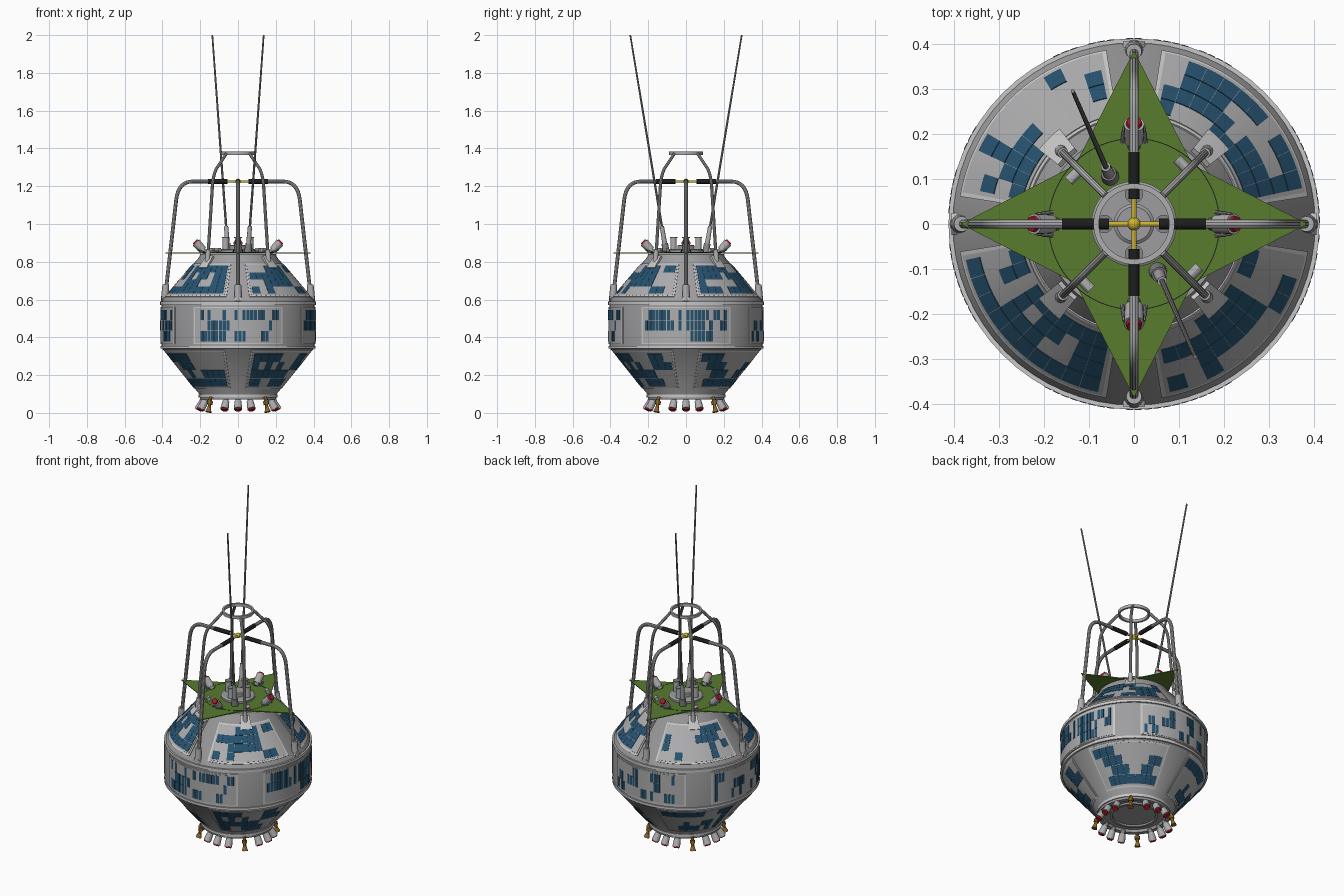
import bpy, bmesh, random
from math import sin, cos, radians, pi, hypot
from mathutils import Vector

random.seed(7)
if "Cube" in bpy.data.objects:
    bpy.data.objects.remove(bpy.data.objects["Cube"])


def material(name, r, g, b):
    m = bpy.data.materials.new(name)
    m.use_nodes = True
    m.diffuse_color = (r, g, b, 1)
    m.node_tree.nodes["Principled BSDF"].inputs["Base Color"].default_value = (r, g, b, 1)
    return m


HULL = material("hull grey", .34, .34, .35)
PANEL = material("panel grey", .42, .42, .43)
LIGHT = material("light grey", .58, .58, .58)
STEEL = material("steel grey", .24, .24, .25)
BLUE = material("cell blue", .02, .085, .16)
GREEN = material("deck green", .10, .20, .028)
BLACK = material("black", .012, .012, .012)
YELLOW = material("yellow", .60, .45, .03)
RED = material("red", .40, .01, .02)
BROWN = material("amber brown", .28, .14, .02)


def polar(r, deg, z):
    a = radians(deg)
    return Vector((r * cos(a), r * sin(a), z))


def finish(name, bm, mat):
    bmesh.ops.recalc_face_normals(bm, faces=bm.faces)
    me = bpy.data.meshes.new(name)
    bm.to_mesh(me)
    bm.free()
    return place(name, me, mat)


def place(name, me, mat):
    me.materials.clear()
    me.materials.append(mat)
    ob = bpy.data.objects.new(name, me)
    bpy.context.collection.objects.link(ob)
    bpy.ops.object.select_all(action='DESELECT')
    ob.select_set(True)
    bpy.context.view_layer.objects.active = ob
    bpy.ops.object.shade_smooth_by_angle(angle=radians(30))
    return ob


def lathe(name, profile, mat, closed=False, segs=64):
    bm = bmesh.new()
    vs = [bm.verts.new((r, 0, z)) for r, z in profile]
    pairs = list(zip(vs, vs[1:])) + ([(vs[-1], vs[0])] if closed else [])
    edges = [bm.edges.new(p) for p in pairs]
    bmesh.ops.spin(bm, geom=vs + edges, axis=(0, 0, 1), cent=(0, 0, 0),
                   steps=segs, angle=2 * pi, use_duplicate=False)
    bmesh.ops.remove_doubles(bm, verts=bm.verts, dist=1e-5)
    return finish(name, bm, mat)


def rod(name, p, q, r1, r2, mat, segs=16):
    p, q = Vector(p), Vector(q)
    bm = bmesh.new()
    bmesh.ops.create_cone(bm, cap_ends=True, segments=segs, radius1=r1, radius2=r2,
                          depth=(q - p).length)
    rot = (q - p).to_track_quat('Z', 'Y')
    for v in bm.verts:
        v.co = rot @ v.co + (p + q) / 2
    return finish(name, bm, mat)


def bend(a, b, c, n=8):
    # rounded corner from a to c around b
    a, b, c = Vector(a), Vector(b), Vector(c)
    return [a * (1 - t) ** 2 + b * 2 * t * (1 - t) + c * t * t
            for t in (i / n for i in range(n + 1))]


def tube(name, pts, radius, mat):
    cu = bpy.data.curves.new(name, 'CURVE')
    cu.dimensions = '3D'
    cu.bevel_depth = radius
    cu.bevel_resolution = 3
    cu.use_fill_caps = True
    sp = cu.splines.new('POLY')
    sp.points.add(len(pts) - 1)
    for p, co in zip(sp.points, pts):
        p.co = (*co, 1)
    tmp = bpy.data.objects.new(name + "_path", cu)
    bpy.context.collection.objects.link(tmp)
    bpy.context.view_layer.update()
    dg = bpy.context.evaluated_depsgraph_get()
    me = bpy.data.meshes.new_from_object(tmp.evaluated_get(dg))
    bpy.data.objects.remove(tmp)
    return place(name, me, mat)


def patch(bm, band, a0, a1, t0, t1, height):
    # curved slab lying on a conical band between two angles
    (r0, z0), (r1, z1) = band
    ln = hypot(r1 - r0, z1 - z0)
    nr, nz = (z1 - z0) / ln, (r0 - r1) / ln
    n = max(1, round((a1 - a0) / 4))
    rings = []
    for i in range(n + 1):
        a = a0 + (a1 - a0) * i / n
        ring = []
        for t, h in ((t0, -.003), (t0, height), (t1, height), (t1, -.003)):
            r, z = r0 + (r1 - r0) * t, z0 + (z1 - z0) * t
            ring.append(bm.verts.new(polar(r + nr * h, a, z + nz * h)))
        rings.append(ring)
    for A, B in zip(rings, rings[1:]):
        for k in range(4):
            bm.faces.new((A[k], A[k - 1], B[k - 1], B[k]))
    bm.faces.new(rings[0])
    bm.faces.new(rings[-1])


def solar_band(name, band, start, half, t0, t1, cols, rows, fill, gap):
    frame, plate, cells = bmesh.new(), bmesh.new(), bmesh.new()
    for q in range(4):
        mid = start + 90 * q
        patch(frame, band, mid - half, mid + half, t0, t1, .004)
        patch(plate, band, mid - half + 1.5, mid + half - 1.5, t0 + .03, t1 - .03, .006)
        w, h = (2 * half - 6) / cols, (t1 - t0 - .12) / rows
        for row in range(rows):
            run = random.random() < .5
            for c in range(cols):
                if random.random() < .6:
                    run = random.random() < fill
                if run:
                    a, t = mid - half + 3 + c * w, t0 + .06 + row * h
                    patch(cells, band, a + w * gap, a + w * (1 - gap),
                          t + h * .02, t + h * .98, .008)
    finish(name + "_frames", frame, LIGHT)
    finish(name + "_plates", plate, PANEL)
    finish(name + "_cells", cells, BLUE)


# Hull: two cones around a cylinder
LOWER, MIDDLE, UPPER = ((.205, .1), (.405, .345)), ((.405, .345), (.405, .58)), ((.4, .6), (.205, .825))
lathe("hull", [(0, .085), (.12, .085), (.12, .075), (.135, .075), (.135, .085), (.17, .085), (.175, .07),
               (.2, .07), (.205, .1), (.405, .345), (.405, .58), (.4, .6), (.205, .825),
               (.2, .842), (0, .842)], HULL)
for nm, r, z0, z1 in (("lower_rim", .411, .34, .355), ("upper_rim", .412, .572, .59),
                      ("base_rim", .208, .082, .098)):
    lathe(nm, [(r - .03, z0), (r, z0), (r, z1), (r - .03, z1)], LIGHT, closed=True)

# Solar panels
solar_band("lower_solar", LOWER, 45, 35, .12, .95, 10, 4, .55, .01)
solar_band("middle_solar", MIDDLE, 0, 35, .08, .92, 22, 3, .5, .1)
solar_band("upper_solar", UPPER, 45, 36, .06, .84, 10, 4, .52, .01)

# Star-shaped deck
bm = bmesh.new()
outline = [polar(.385 if i % 2 == 0 else .185, 45 * i, .845) for i in range(8)]
face = bm.faces.new([bm.verts.new(p) for p in outline])
ext = bmesh.ops.extrude_face_region(bm, geom=[face])
for v in ext["geom"]:
    if isinstance(v, bmesh.types.BMVert):
        v.co.z += .005
finish("star_deck", bm, GREEN)
lathe("deck_seam", [(.189, .848), (.191, .848), (.191, .851), (.189, .851)], BLACK, closed=True)
lathe("deck_hub", [(.095, .849), (.095, .862), (.085, .868), (.045, .868), (.045, .885), (.038, .89),
                   (0, .89)], HULL)

for i in range(4):
    ax, dg = 90 * i, 90 * i + 45
    side = polar(1, ax + 90, 0)

    # Outer frame legs with sockets, insulators and centre cross
    rod("leg_socket", polar(.388, ax, .59), polar(.383, ax, .68), .021, .017, PANEL)
    rod("leg_bracket", polar(.365, ax, .605), polar(.405, ax, .605), .024, .024, LIGHT, 4)
    path = [polar(.385, ax, .62)] + bend(polar(.327, ax, 1.13), polar(.315, ax, 1.225), polar(.24, ax, 1.225))
    tube("frame_leg", path + [polar(.15, ax, 1.225)], .0105, PANEL)
    rod("insulator", polar(.16, ax, 1.225), polar(.055, ax, 1.225), .0125, .0125, BLACK)
    rod("centre_cross", polar(.06, ax, 1.225), polar(0, ax, 1.225), .006, .006, YELLOW)

    # Hub canisters
    rod("hub_canister", polar(.066, ax, .85), polar(.066, ax, .925), .017, .017, PANEL)
    rod("hub_canister_cap", polar(.066, ax, .925), polar(.066, ax, .932), .02, .02, STEEL)

    # Red-tipped deck sensors with side clips
    rod("deck_sensor_base", polar(.17, ax, .85), polar(.195, ax, .87), .014, .014, STEEL)
    rod("deck_sensor", polar(.185, ax, .862), polar(.222, ax, .902), .021, .023, PANEL)
    rod("deck_sensor_tip", polar(.222, ax, .902), polar(.228, ax, .908), .018, .016, RED)
    for s in (-1, 1):
        rod("sensor_clip", polar(.18, ax, .85) + side * .026 * s,
            polar(.215, ax, .865) + side * .022 * s, .004, .004, STEEL, 8)

    # Inner struts carrying the top ring
    path = [polar(.233, dg, .79), polar(.222, dg, .86)]
    path += bend(polar(.192, dg, 1.2), polar(.184, dg, 1.275), polar(.15, dg, 1.305))
    tube("ring_strut", path + [polar(.088, dg, 1.372)], .0085, PANEL)
    patch_bm = bmesh.new()
    patch(patch_bm, UPPER, dg - 7, dg + 7, .72, 1, .012)
    finish("strut_foot", patch_bm, LIGHT)
    rod("strut_socket", polar(.23, dg, .79), polar(.223, dg, .86), .014, .012, PANEL)

    # Small deck fittings
    across = polar(1, dg + 90, 0)
    rod("deck_fitting", polar(.17, dg, .862) + across * .005, polar(.17, dg, .862) + across * .035,
        .012, .012, PANEL, 12)

    # Base nozzles
    for off in (-20, 0, 20):
        a = ax + off
        rod("nozzle_neck", polar(.175, a, .082), polar(.19, a, .055), .013, .013, STEEL)
        rod("nozzle", polar(.186, a, .062), polar(.209, a, .02), .018, .022, PANEL)
        rod("nozzle_tip", polar(.209, a, .02), polar(.212, a, .014), .018, .016, RED)
    rod("amber_stem", polar(.205, dg, .085), polar(.217, dg, .02), .009, .009, BROWN, 12)
    rod("amber_collar", polar(.208, dg, .062), polar(.211, dg, .045), .015, .015, BROWN, 12)
    rod("amber_horn", polar(.216, dg, .028), polar(.222, dg, .004), .01, .017, BROWN, 12)

# Centre knot and top ring
bm = bmesh.new()
bmesh.ops.create_uvsphere(bm, u_segments=16, v_segments=10, radius=.015)
for v in bm.verts:
    v.co.z += 1.225
finish("centre_knot", bm, YELLOW)
lathe("top_ring", [(.078, 1.366), (.09, 1.366), (.09, 1.384), (.078, 1.384)], PANEL, closed=True)

# Whip antennas
for s in (-1, 1):
    base, tip = Vector((.053 * s, -.105 * s, .85)), Vector((.136 * s, -.295 * s, 2))
    rod("antenna_foot", base, base.lerp(tip, .04), .02, .017, STEEL)
    rod("antenna_socket", base.lerp(tip, .04), base.lerp(tip, .12), .013, .011, PANEL)
    rod("antenna_whip", base.lerp(tip, .1), tip, .0065, .0045, STEEL, 10)
